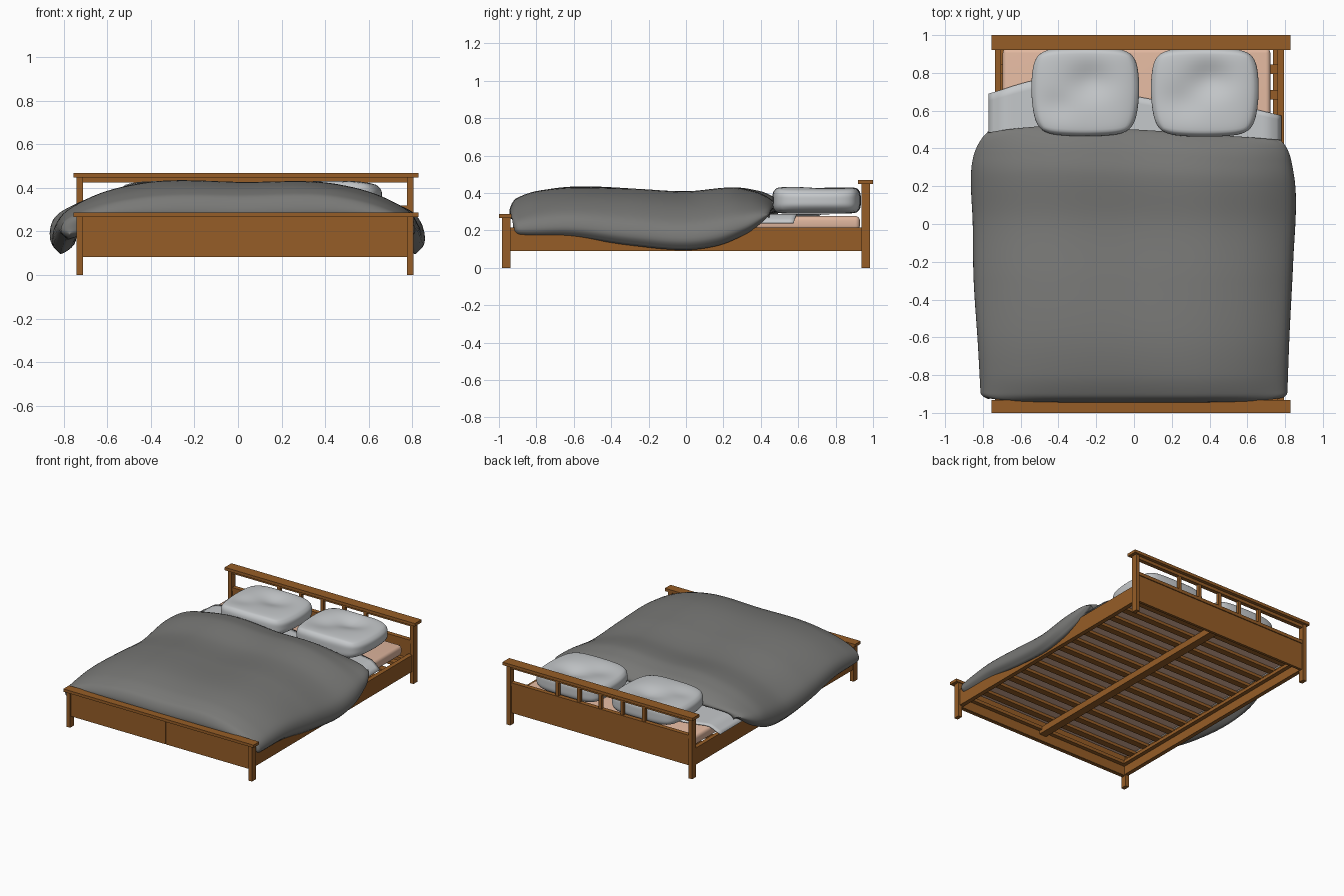
import bpy, bmesh, math

if "Cube" in bpy.data.objects:
    bpy.data.objects.remove(bpy.data.objects["Cube"])


def material(name, rgb):
    m = bpy.data.materials.new(name)
    m.diffuse_color = (*rgb, 1)
    m.use_nodes = True
    m.node_tree.nodes["Principled BSDF"].inputs["Base Color"].default_value = m.diffuse_color
    return m


WOOD = material("warm wood", (0.305, 0.11, 0.02))
PINK = material("mattress pink", (0.76, 0.48, 0.35))
GREY = material("duvet grey", (0.19, 0.19, 0.183))
PALE = material("pale linen", (0.56, 0.58, 0.595))


def finish(name, bm, mat, smooth=False):
    bmesh.ops.recalc_face_normals(bm, faces=bm.faces)
    me = bpy.data.meshes.new(name)
    bm.to_mesh(me)
    bm.free()
    me.materials.append(mat)
    ob = bpy.data.objects.new(name, me)
    bpy.context.collection.objects.link(ob)
    for p in me.polygons:
        p.use_smooth = smooth
    return ob


def box(name, x, y, z, mat=WOOD):
    """Box given by its (min, max) range on every axis."""
    bm = bmesh.new()
    bmesh.ops.create_cube(bm, size=1)
    for v in bm.verts:
        v.co = [(r[0] + r[1]) / 2 + c * (r[1] - r[0]) for c, r in zip(v.co, (x, y, z))]
    return finish(name, bm, mat)


def curve(pts, t):
    """Smooth interpolation through (t, value) pairs."""
    if t <= pts[0][0]:
        return pts[0][1]
    for i in range(len(pts) - 1):
        (a, p), (b, q) = pts[i], pts[i + 1]
        if t <= b:
            m = lambda j, k: (pts[k][1] - pts[j][1]) / (pts[k][0] - pts[j][0])
            m0 = m(max(i - 1, 0), i + 1) * (b - a)
            m1 = m(i, min(i + 2, len(pts) - 1)) * (b - a)
            u = (t - a) / (b - a)
            return ((2*u**3 - 3*u*u + 1) * p + (u**3 - 2*u*u + u) * m0
                    + (3*u*u - 2*u**3) * q + (u**3 - u*u) * m1)
    return pts[-1][1]


# --- frame: posts, caps, panels
CX = 0.035
for side, x in (("left", (-0.74, -0.71)), ("right", (0.775, 0.805))):
    box("head_post_" + side, x, (0.938, 0.984), (0, 0.45))
    box("foot_post_" + side, x, (-0.984, -0.938), (0, 0.27))
for side, x, lx in (("left", (-0.736, -0.705), (-0.705, -0.675)),
                    ("right", (0.76, 0.793), (0.735, 0.76))):
    box("side_rail_" + side, x, (-0.95, 0.95), (0.09, 0.215))
    box("slat_ledge_" + side, lx, (-0.95, 0.95), (0.155, 0.18))
box("head_cap", (-0.755, 0.829), (0.92, 1.0), (0.447, 0.469))
box("foot_cap", (-0.755, 0.829), (-1.0, -0.932), (0.266, 0.287))
box("head_top_rail", (-0.72, 0.785), (0.945, 0.975), (0.424, 0.448))
box("head_mid_rail", (-0.72, 0.785), (0.943, 0.977), (0.295, 0.32))
box("head_panel", (-0.72, 0.785), (0.95, 0.97), (0.09, 0.30))
for i in range(5):
    x = CX + (i - 2) * 0.18
    box("head_spindle_%d" % (i + 1), (x - 0.012, x + 0.012), (0.948, 0.972), (0.315, 0.425))
box("foot_panel_left", (-0.72, 0.0795), (-0.974, -0.95), (0.083, 0.267))
box("foot_panel_right", (0.0805, 0.785), (-0.974, -0.95), (0.083, 0.267))
box("foot_panel_back", (-0.71, 0.775), (-0.955, -0.945), (0.085, 0.267))

# --- slatted base
box("centre_beam", (0.005, 0.065), (-0.95, 0.95), (0.13, 0.178))
box("foot_ledge", (-0.7, 0.76), (-0.945, -0.915), (0.155, 0.18))
box("head_ledge", (-0.7, 0.76), (0.92, 0.95), (0.155, 0.18))
for i in range(13):
    y = -0.82 + i * 1.64 / 12
    box("slat_%d" % (i + 1), (-0.705, 0.76), (y - 0.025, y + 0.025), (0.178, 0.2))

# --- mattress
mattress = box("mattress", (-0.695, 0.722), (-0.915, 0.93), (0.2, 0.277), PINK)
bev = mattress.modifiers.new("round", "BEVEL")
bev.width, bev.segments = 0.025, 4
for p in mattress.data.polygons:
    p.use_smooth = True

# --- sheet: thin strip with drooping sides and a slanted upper hem
hem = [(-0.77, 0.69), (-0.5, 0.765), (-0.3, 0.75), (0.1, 0.66), (0.5, 0.635), (0.78, 0.575)]
bm = bmesh.new()
rows = []
for i in range(61):
    x = -0.77 + 1.55 * i / 60
    drop = max(0, -0.675 - x, x - 0.70) / 0.085
    z = 0.288 - 0.053 * min(drop, 1) ** 1.5
    rows.append([bm.verts.new((x, 0.38 + (curve(hem, x) - 0.38) * j / 8, z)) for j in range(9)])
for a, b in zip(rows, rows[1:]):
    for j in range(8):
        bm.faces.new((a[j], b[j], b[j + 1], a[j + 1]))
sheet = finish("sheet", bm, PALE, True)
sheet.modifiers.new("thickness", "SOLIDIFY").thickness = 0.004


# --- pillows: rounded boxes with bowed sides and a pressed-in top
def pillow(name, cx, cy, hx, hy, dents):
    bm = bmesh.new()
    bmesh.ops.create_cube(bm, size=2)
    bmesh.ops.subdivide_edges(bm, edges=bm.edges, cuts=19, use_grid_fill=True)
    for v in bm.verts:
        x, y, z = v.co
        r = (abs(x)**7 + abs(y)**7 + abs(z)**4) ** (1 / 7)
        x, y, z = x / r, y / r, z / max(1, r)
        h = 0.072 * z * (1 - 0.28 * x**4)
        if z > 0:
            for dx, dy, s, amp in dents:
                h -= amp * z * math.exp(-((x - dx)**2 + (y - dy)**2) / s)
        bow = 1 - 0.11 * y * y + 0.02 * y
        v.co = (cx + hx * x * bow, cy + hy * y * (1 - 0.07 * x * x), 0.361 + h)
    return finish(name, bm, PALE, True)


pillow("pillow_left", -0.258, 0.70, 0.285, 0.235, [(0.1, 0.25, 0.15, 0.03), (-0.5, -0.3, 0.1, 0.012)])
pillow("pillow_right", 0.375, 0.697, 0.285, 0.235, [(0.1, 0.3, 0.15, 0.036), (-0.4, -0.2, 0.15, 0.018)])

# --- duvet: cross-sections swept from foot to head, with rounded ends
TOP = [(-0.95, 0.335), (-0.9, 0.37), (-0.8, 0.405), (-0.6, 0.428), (-0.3, 0.42), (0, 0.40),
       (0.25, 0.422), (0.36, 0.405), (0.49, 0.37)]
HEM = [(-0.95, 0.19), (-0.9, 0.165), (-0.6, 0.162), (-0.3, 0.12), (0, 0.095), (0.2, 0.12),
       (0.35, 0.18), (0.42, 0.225), (0.49, 0.29)]
WIDTH = {-1: [(-0.95, 0.81), (-0.65, 0.825), (-0.3, 0.848), (0, 0.853), (0.3, 0.86), (0.49, 0.81)],
         1: [(-0.95, 0.81), (-0.6, 0.822), (-0.2, 0.842), (0.2, 0.855), (0.49, 0.81)]}
# outer and inner half profile: x fraction and height by position
OX = list(enumerate((0, 0.4, 0.6, 0.76, 0.9, 0.98, 1.0, 0.955)))
OZ = list(enumerate((1, 1, 0.94, 0.81, 0.6, 0.4, 0.16, 0.0)))
IX = list(enumerate((0, 0.4, 0.6, 0.76, 0.84, 0.865, 0.88, 0.955)))
IZ = list(enumerate((0.281, 0.281, 0.281, 0.28, 0.27, 0.23)))
N, Y0, Y1 = 28, -0.945, 0.485
bm = bmesh.new()
rings = []
for r in range(81):
    y = (Y0 + Y1) / 2 - (Y1 - Y0) / 2 * math.cos(math.pi * r / 80)
    d = min(1, (y - Y0) / 0.035, (Y1 - y) / 0.12)
    e = math.sqrt(max(0, 1 - (1 - d)**2))
    zt, zh = curve(TOP, y), curve(HEM, y)
    head = max(0, (y + 0.2) / 0.7)
    foot = max(0, (-y - 0.7) / 0.245)
    upper, lower = [], []
    for k in range(-N, N + 1):
        sgn = 1 if k >= 0 else -1
        s = abs(k) / N * 7
        w = sgn * curve(WIDTH[sgn], y)
        ox, ix = w * curve(OX, s), w * curve(IX, s)
        oz = zh + (zt - zh) * curve(OZ, s)
        # soft rumples on the top
        oz += (0.006 * math.sin(7 * ox + 2.5 * y) * math.cos(4 * y - 2 * ox)
               - 0.006 * math.cos(10 * ox - 0.4)) * (1 - s / 7)
        hem_in = zh + 0.008 * (1 - (s - 6)**2) if s > 5 else zh
        iz = curve(IZ, s) if s < 5 else 0.23 + (hem_in - 0.23) * (1 - (1 - (s - 5) / 2)**1.7)
        iz = min(iz - 0.04 * foot**4 * (1 - s / 7), oz - 0.02 * (1 - s / 7))
        mx, mz = (ox + ix) / 2, (oz + iz) / 2
        yy = y - 0.03 * ox * head + 0.02 * head * math.cos(2.2 * (ox + 0.3)) \
            - 0.03 * head * max(0, -ox - 0.5) / 0.3 \
            + 0.02 * foot * abs(ox / 0.8)**4
        upper.append((mx + (ox - mx) * e, yy, mz + (oz - mz) * e))
        lower.append((mx + (ix - mx) * e, yy, mz + (iz - mz) * e))
    rings.append([bm.verts.new(p) for p in upper + lower[-2:0:-1]])
for a, b in zip(rings, rings[1:]):
    for j in range(len(a)):
        k = (j + 1) % len(a)
        bm.faces.new((a[j], a[k], b[k], b[j]))
bmesh.ops.remove_doubles(bm, verts=bm.verts, dist=0.0002)
finish("duvet", bm, GREY, True)
